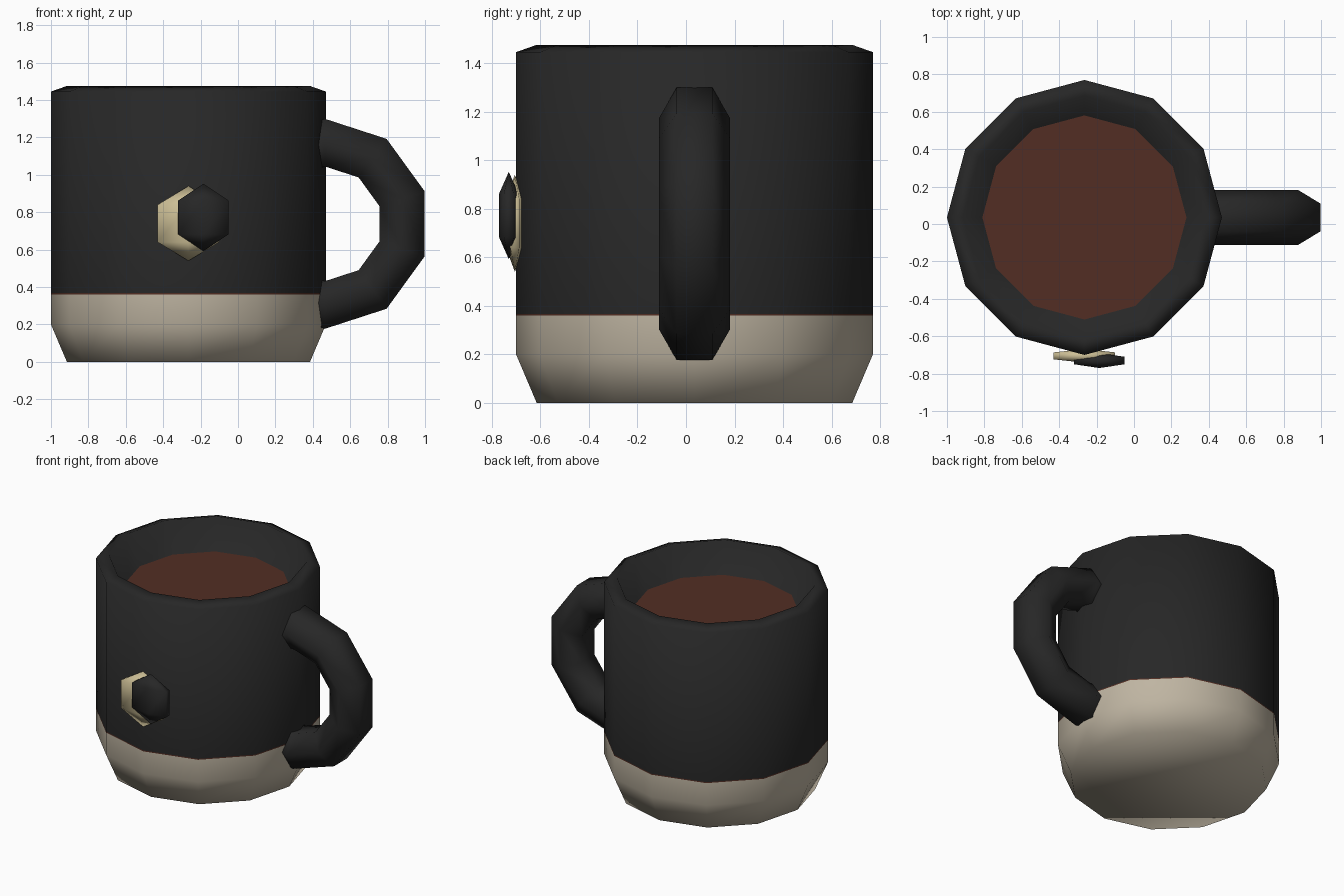
import bpy, bmesh
from math import sin, cos, pi, radians

cube = bpy.data.objects.get("Cube")
if cube:
    bpy.data.objects.remove(cube, do_unlink=True)


def material(name, rgb):
    m = bpy.data.materials.new(name)
    m.use_nodes = True
    m.diffuse_color = (*rgb, 1)
    m.node_tree.nodes["Principled BSDF"].inputs["Base Color"].default_value = (*rgb, 1)
    return m


black = material("charcoal glaze", (0.02, 0.02, 0.02))
cream = material("bare clay", (0.52, 0.46, 0.36))
brown = material("coffee brown", (0.085, 0.027, 0.017))
gold = material("pale gold", (0.62, 0.53, 0.31))

CX, CY = -0.265, 0.035   # mug axis


def finish(name, bm, mats, location, smooth=True):
    bmesh.ops.recalc_face_normals(bm, faces=bm.faces)
    for f in bm.faces:
        f.smooth = smooth
    mesh = bpy.data.meshes.new(name)
    bm.to_mesh(mesh)
    bm.free()
    for m in mats:
        mesh.materials.append(m)
    ob = bpy.data.objects.new(name, mesh)
    ob.location = location
    bpy.context.collection.objects.link(ob)
    return ob


def loft(bm, rings):
    """Skin closed rings of points and cap both ends."""
    rings = [[bm.verts.new(p) for p in ring] for ring in rings]
    n = len(rings[0])
    for a, b in zip(rings, rings[1:]):
        for i in range(n):
            j = (i + 1) % n
            bm.faces.new((a[i], a[j], b[j], b[i]))
    bm.faces.new(rings[0][::-1])
    bm.faces.new(rings[-1])


def circle(r, z, n=12):
    return [(r * cos(2 * pi * i / n), r * sin(2 * pi * i / n), z) for i in range(n)]


# Mug body: twelve-sided, glazed above the seam, bare clay below it
profile = [(0.65, 0), (0.735, 0.2), (0.735, 0.36), (0.735, 0.367),
           (0.735, 1.445), (0.65, 1.475), (0.51, 1.2)]
bm = bmesh.new()
loft(bm, [circle(r, z) for r, z in profile])
for f in bm.faces:
    z = f.calc_center_median().z
    f.material_index = 1 if z < 0.36 else 2 if z < 0.367 else 0
finish("mug_body", bm, [black, cream, brown], (CX, CY, 0))

# Coffee surface, its edge sunk into the inner wall
bm = bmesh.new()
bm.faces.new([bm.verts.new(p) for p in circle(0.58, 0)])
finish("coffee", bm, [brown], (CX, CY, 1.27), smooth=False)

# Handle: hexagonal tube along part of a ten-sided ring, ends sunk in the body
bm = bmesh.new()
rings = []
for deg in range(-126, 127, 36):
    a = radians(deg)
    ring = []
    for i in range(6):
        t = pi / 3 * i
        r = 0.434 + 0.147 * sin(t)
        ring.append((r * cos(a), 0.147 * cos(t), r * sin(a)))
    rings.append(ring)
loft(bm, rings)
finish("handle", bm, [black], (0.4645, CY, 0.738))


# Badge: two flattened six-sided beads on the front
def bead(name, mat, location, size):
    bm = bmesh.new()
    bmesh.ops.create_uvsphere(bm, u_segments=6, v_segments=3, radius=1)
    bm.clear()
    top, bottom = bm.verts.new((0, 0, size[2])), bm.verts.new((0, 0, -size[2]))
    upper, lower = [[bm.verts.new((size[0] * sin(pi / 3 * i),
                                   size[1] * cos(pi / 3 * i), s * size[2] / 2))
                     for i in range(6)] for s in (1, -1)]
    for i in range(6):
        j = (i + 1) % 6
        bm.faces.new((top, upper[i], upper[j]))
        bm.faces.new((upper[i], lower[i], lower[j], upper[j]))
        bm.faces.new((bottom, lower[j], lower[i]))
    finish(name, bm, [mat], location)


bead("badge_back", gold, (CX, -0.705, 0.74), (0.19, 0.037, 0.2))
bead("badge_front", black, (-0.185, -0.73, 0.772), (0.156, 0.04, 0.18))
